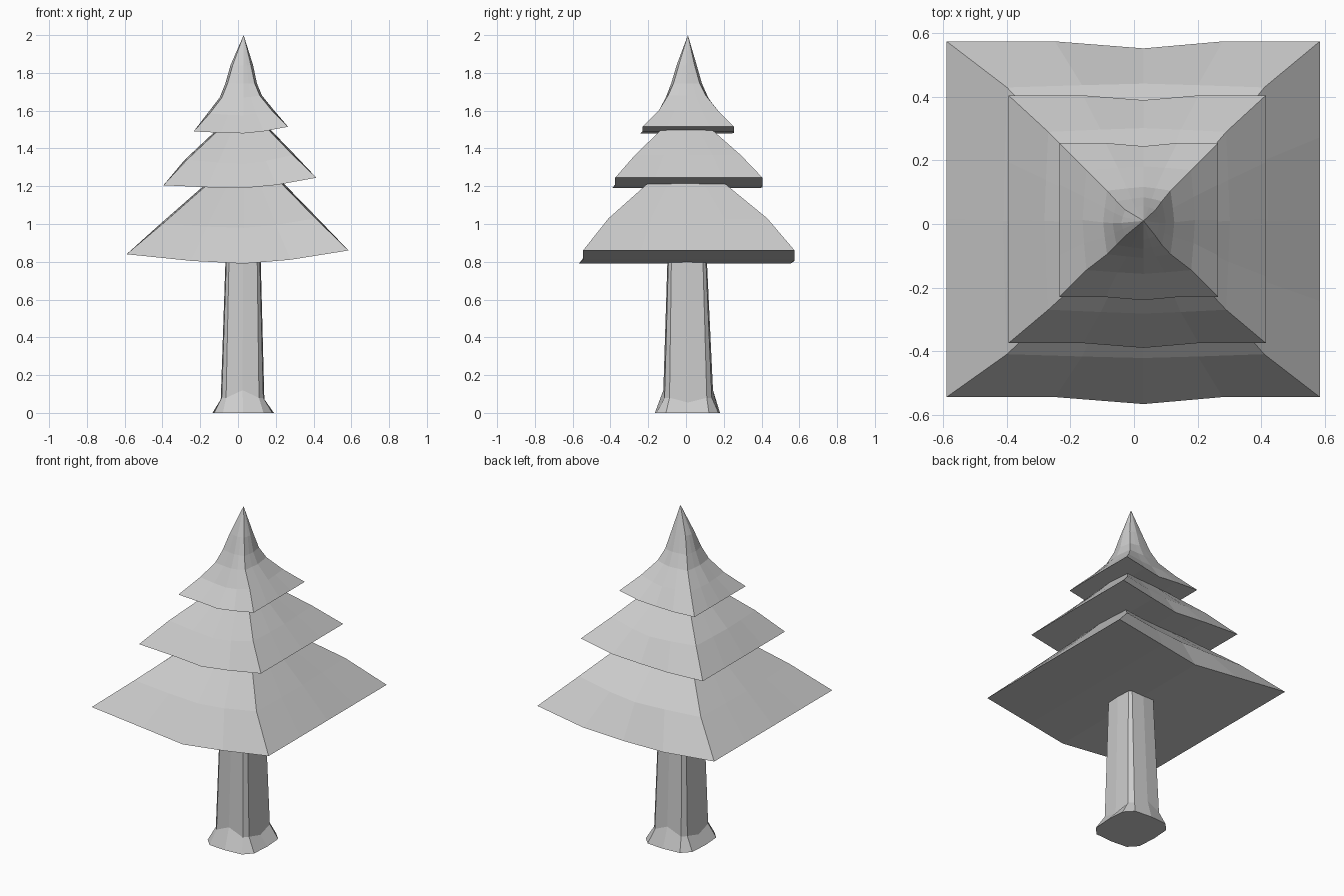
import bpy, bmesh

if "Cube" in bpy.data.objects:
    bpy.data.objects.remove(bpy.data.objects["Cube"])

CX, CY = 0.03, 0.01   # trunk axis / tip position


def finish(name, bm):
    bmesh.ops.recalc_face_normals(bm, faces=bm.faces)
    me = bpy.data.meshes.new(name)
    bm.to_mesh(me)
    bm.free()
    ob = bpy.data.objects.new(name, me)
    bpy.context.collection.objects.link(ob)
    return ob


def bridge(bm, a, b):
    n = len(a)
    for i in range(n):
        j = (i + 1) % n
        bm.faces.new((a[i], a[j], b[j], b[i]))


def square_ring(bm, x0, x1, y0, y1, zl, zm, zr, bulge, sag):
    """16-point square ring, tilted and drooping along x."""
    xs = [x0, x0 + 0.55 * (CX - x0), CX, x1 + 0.55 * (CX - x1), x1]
    zs = [zl, zm + 0.3 * (zl - zm), zm, zm + 0.3 * (zr - zm), zr]
    ys = [y0 + (y1 - y0) * t for t in (0.27, 0.5, 0.73)]
    out = [0, 0.6 * bulge, bulge, 0.6 * bulge, 0]
    shift = [0, 0, sag, 0, 0]
    pts = [(xs[i], y0 - out[i] - shift[i], zs[i]) for i in range(5)]
    pts += [(x1 + out[i + 1], ys[i], zr) for i in range(3)]
    pts += [(xs[i], y1 + out[i] - shift[i], zs[i]) for i in reversed(range(5))]
    pts += [(x0 - out[i + 1], ys[i], zl) for i in reversed(range(3))]
    return [bm.verts.new(p) for p in pts]


def tier(name, rings, sag, tip=None):
    bm = bmesh.new()
    loops = [square_ring(bm, *r, 0.012 if k else 0.0, 0 if k else sag)
             for k, r in enumerate(rings)]
    for a, b in zip(loops, loops[1:]):
        bridge(bm, a, b)
    # drooping underside, in four strips across the rim
    r = loops[0]
    bm.faces.new((r[0], r[1], r[11], r[12], r[13], r[14], r[15]))
    bm.faces.new((r[1], r[2], r[10], r[11]))
    bm.faces.new((r[2], r[3], r[9], r[10]))
    bm.faces.new((r[3], r[4], r[5], r[6], r[7], r[8], r[9]))
    top = loops[-1]
    if tip:
        v = bm.verts.new(tip)
        for i in range(16):
            bm.faces.new((top[i], top[(i + 1) % 16], v))
    else:
        bm.faces.new(top)
    return finish(name, bm)


# foliage tiers: x0, x1, y0, y1, z left, z middle, z right
tier("lower_foliage", [
    (-.59, .585, -.545, .575, .84, .79, .86),
    (-.40, .41, -.41, .43, 1.00, .98, 1.03),
    (-.155, .21, -.18, .18, 1.215, 1.21, 1.235)], 0.022)
tier("middle_foliage", [
    (-.395, .415, -.375, .405, 1.205, 1.19, 1.245),
    (-.27, .29, -.27, .29, 1.34, 1.32, 1.365),
    (-.105, .15, -.12, .125, 1.495, 1.495, 1.51)], 0.015)
tier("top_foliage", [
    (-.235, .265, -.23, .255, 1.49, 1.48, 1.515),
    (-.15, .18, -.145, .17, 1.585, 1.575, 1.60),
    (-.085, .115, -.095, .105, 1.67, 1.67, 1.68),
    (-.055, .088, -.066, .072, 1.745, 1.745, 1.745),
    (-.028, .068, -.038, .045, 1.84, 1.84, 1.84)], 0.01, (CX, CY, 2.0))


# trunk: chamfered-square column with flared foot
def trunk_ring(bm, x0, x1, y0, y1, c, zf, zc, zs):
    mx, my, hx, hy = (x0 + x1) / 2, (y0 + y1) / 2, (x1 - x0) / 2, (y1 - y0) / 2
    shape = [(1, 0, zs), (.95, c, zc), (c, .95, zc), (0, 1, zf)]
    pts = shape + [(-x, y, z) for x, y, z in shape[2:0:-1]]
    pts += [(-1, 0, zs)] + [(-x, -y, z) for x, y, z in shape[1:]]
    pts += [(x, -y, z) for x, y, z in shape[2:0:-1]]
    return [bm.verts.new((mx + u * hx, my + v * hy, z)) for u, v, z in pts]


bm = bmesh.new()
foot = trunk_ring(bm, -.135, .19, -.165, .18, .66, 0, 0, 0)
ankle = trunk_ring(bm, -.092, .14, -.12, .143, .75, .12, .08, .055)
head = trunk_ring(bm, -.066, .12, -.098, .11, .8, .82, .82, .82)
bridge(bm, foot, ankle)
bridge(bm, ankle, head)
bm.faces.new(foot)
bm.faces.new(head)
finish("trunk", bm)
